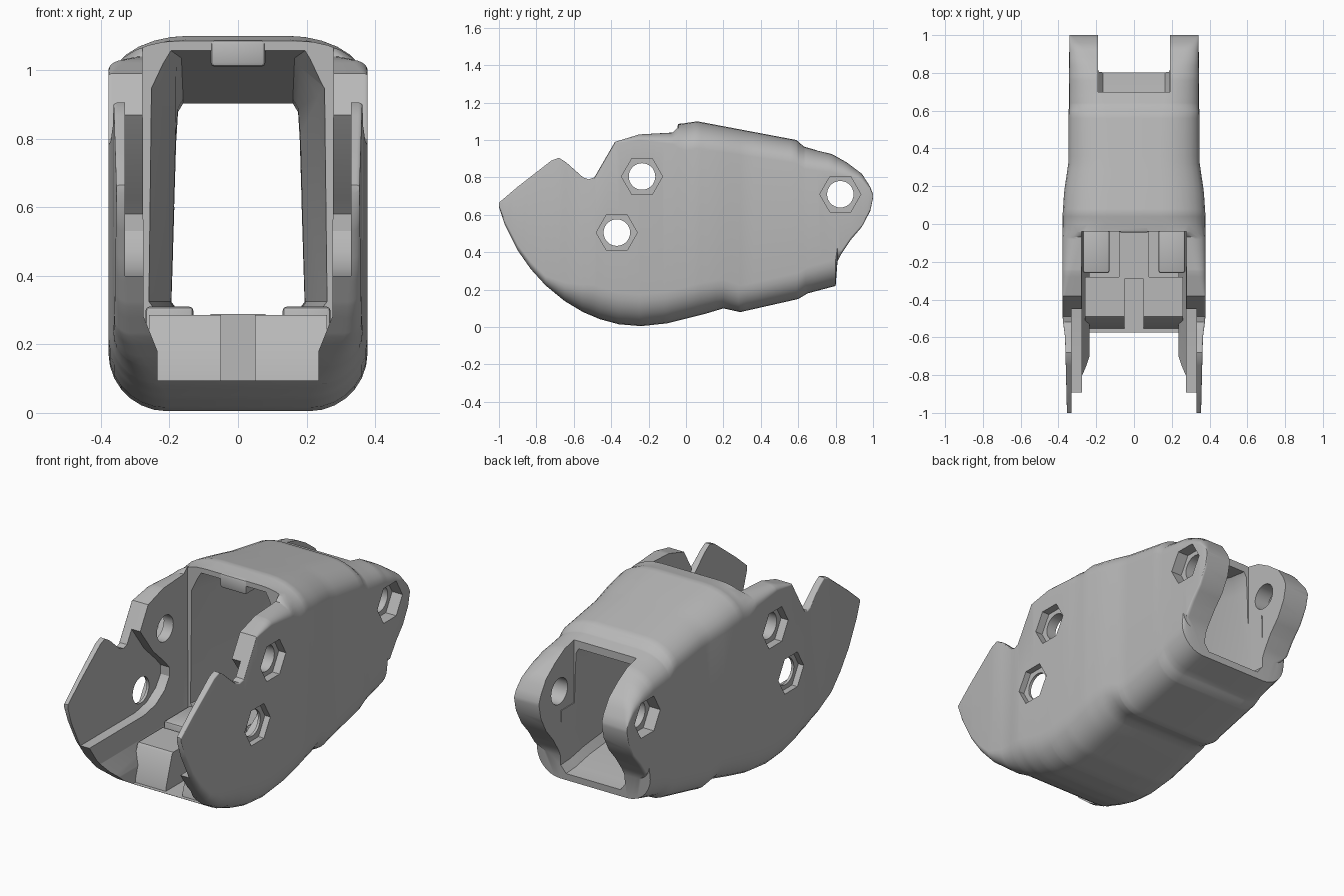
import bpy, bmesh, math
from mathutils import Vector

if "Cube" in bpy.data.objects:
    bpy.data.objects.remove(bpy.data.objects["Cube"], do_unlink=True)

grey = bpy.data.materials.new("plain grey")
grey.use_nodes = True
grey.diffuse_color = (0.48, 0.48, 0.48, 1)
grey.node_tree.nodes["Principled BSDF"].inputs["Base Color"].default_value = (0.48, 0.48, 0.48, 1)


def make(name, bm):
    bmesh.ops.recalc_face_normals(bm, faces=bm.faces)
    me = bpy.data.meshes.new(name)
    bm.to_mesh(me)
    bm.free()
    me.materials.append(grey)
    ob = bpy.data.objects.new(name, me)
    bpy.context.collection.objects.link(ob)
    return ob


def loft(name, rings):
    """Solid skin through rings of equal length, capped at both ends."""
    bm = bmesh.new()
    vs = [[bm.verts.new(p) for p in ring] for ring in rings]
    n = len(vs[0])
    for a, b in zip(vs, vs[1:]):
        for i in range(n):
            j = (i + 1) % n
            bm.faces.new((a[i], a[j], b[j], b[i]))
    bm.faces.new(vs[0])
    bm.faces.new(vs[-1])
    return make(name, bm)


def box(name, x, y, z, bevel=0.0):
    bm = bmesh.new()
    bmesh.ops.create_cube(bm, size=1)
    for v in bm.verts:
        v.co = Vector([a + (b - a) * (c + 0.5) for (a, b), c in zip((x, y, z), v.co)])
    if bevel:
        bmesh.ops.bevel(bm, geom=bm.edges[:], offset=bevel, segments=2, profile=0.5, affect='EDGES')
    return make(name, bm)


def rod(name, sides, radius, x0, x1, y, z):
    ring = [(y + radius * math.cos(math.tau * i / sides), z + radius * math.sin(math.tau * i / sides))
            for i in range(sides)]
    return loft(name, [[(x, a, b) for a, b in ring] for x in (x0, x1)])


def mirrored(half):
    return half + [(-x, z) for x, z in reversed(half)]


def cut(target, cutter):
    cutter.hide_render = True
    mod = target.modifiers.new("cut", 'BOOLEAN')
    mod.operation = 'DIFFERENCE'
    mod.solver = 'EXACT'
    mod.object = cutter
    bpy.context.view_layer.objects.active = target
    bpy.ops.object.modifier_apply(modifier=mod.name)
    bpy.data.objects.remove(cutter, do_unlink=True)


def along(points, y):
    for (a, p), (b, q) in zip(points, points[1:]):
        if y <= b:
            return p + (q - p) * max(0, y - a) / (b - a)
    return points[-1][1]


# Side outline, plan width and corner roundness along the length
top = [(-1, .665), (-.9, .75), (-.72, .89), (-.68, .905), (-.64, .88), (-.55, .8), (-.52, .79), (-.49, .8),
       (-.38, .99), (-.25, 1.03), (-.07, 1.04), (-.04, 1.085), (.06, 1.1), (.59, 1), (.63, .965),
       (.7, .945), (.78, .925), (.86, .88), (.94, .82), (.985, .75), (1, .71)]
bottom = [(-1, .64), (-.97, .55), (-.9, .41), (-.83, .31), (-.75, .222), (-.65, .14), (-.55, .08),
          (-.46, .042), (-.36, .015), (-.24, .005), (-.1, .02), (.1, .07), (.2, .1), (.29, .08),
          (.6, .15), (.65, .18), (.8, .22), (.81, .35), (.83, .39), (.88, .465), (.94, .535),
          (.985, .62), (1, .69)]
width = [(-1, .355), (-.6, .365), (-.5, .378), (.05, .378), (.17, .37), (.32, .348), (1, .342)]
round_top = [(-.38, .012), (-.07, .1), (-.03, .24), (.6, .2), (.8, .15), (.94, .07), (1, .01)]
round_low = [(-1, .02), (-.75, .05), (-.5, .17), (.1, .17), (.3, .14), (.8, .14), (.82, .02), (1, .01)]


def section(y):
    t, b, w = along(top, y), along(bottom, y), along(width, y)
    rt, rb = along(round_top, y), along(round_low, y)
    lim = (t - b) * 0.45
    ring = []
    for k in range(4):
        sx, sz = (1, 1, -1, -1)[k], (-1, 1, 1, -1)[k]
        rx, rz = (rt, min(rt * 0.62, lim)) if sz > 0 else (rb, min(rb, lim))
        edge = t if sz > 0 else b
        for i in range(8):
            a = math.pi / 2 * (i / 7 + k - 1)
            ring.append((sx * (w - rx) + rx * math.cos(a), y, edge - sz * rz + rz * math.sin(a)))
    return ring


stations = sorted({round(-1 + i * 0.04, 3) for i in range(51)} | {p[0] for p in top + bottom})
shell = loft("shell", [section(y) for y in stations])

# Open front bay between the side plates
bay = mirrored([(.235, .095), (.235, .18), (.275, .28), (.28, 1.3)])
cut(shell, loft("bay_cutter", [[(x, y, z) for x, z in bay] for y in (-1.1, -.04)]))


# Tapering tunnel under the roof, broad at the mouth with slanted upper corners
def tunnel_ring(y, low, high, roof, ceiling, floor):
    half = [(low - .03, floor), (low, floor + .04), (high, ceiling - .11), (roof + .015, ceiling - .025),
            (roof, ceiling)]
    return [(x, y, z) for x, z in mirrored(half)]


cut(shell, loft("tunnel_cutter", [tunnel_ring(-.06, .262, .255, .2, 1.06, .285),
                                  tunnel_ring(.1, .245, .235, .165, 1.035, .285),
                                  tunnel_ring(.6, .195, .182, .16, .915, .285),
                                  tunnel_ring(.72, .195, .18, .16, .9, .262),
                                  tunnel_ring(1.1, .195, .18, .16, .89, .24)]))
# Gap between the rear lugs
cut(shell, box("lug_gap_cutter", (-.19, .19), (.7, 1.1), (.6, 1.3)))
cut(shell, box("rear_edge_cutter", (-.19, .19), (.812, 1.1), (.1, .7)))

# Thinned inner faces of the front plates, ending in a rounded lobe
recess = [(-1.1, .4), (-.42, .4), (-.32, .42), (-.24, .47), (-.2, .53), (-.2, .58), (-.24, .625),
          (-.34, .72), (-.45, .87), (-.45, 1.2), (-1.1, 1.2)]
for s in (-1, 1):
    cut(shell, loft("recess_cutter", [[(s * x, y, z) for y, z in recess] for x in (.2, .33)]))

# Bolt holes with hexagonal nut pockets
for y, z, floor in ((-.235, .805, .335), (-.37, .505, .345), (.825, .71, .28)):
    cut(shell, rod("hole_cutter", 28, .071, -.6, .6, y, z))
    for s in (-1, 1):
        cut(shell, rod("hex_cutter", 6, .11, s * floor, s * .6, y, z))

# Roof catch
parts = [shell, box("roof_catch", (-.08, .08), (-.045, .06), (1.01, 1.088), .012)]

# Floor blocks with slanted fronts, and the raised floor behind them
for s, side in ((1, "left"), (-1, "right")):
    block = [(-.555, .085), (-.55, .12), (-.5, .275), (-.49, .285), (-.28, .285), (-.28, .06)]
    parts.append(loft(side + "_floor_block", [[(s * x, y, z) for y, z in block] for x in (.05, .26)]))
    parts.append(box(side + "_floor_pad", sorted((s * .13, s * .27)), (-.26, -.03), (.06, .31), .012))
parts.append(box("floor_bridge", (-.08, .08), (-.29, 0), (.06, .288)))

for ob in parts:
    bpy.ops.object.select_all(action='DESELECT')
    ob.select_set(True)
    bpy.context.view_layer.objects.active = ob
    bpy.ops.object.shade_smooth_by_angle(angle=math.radians(32))
